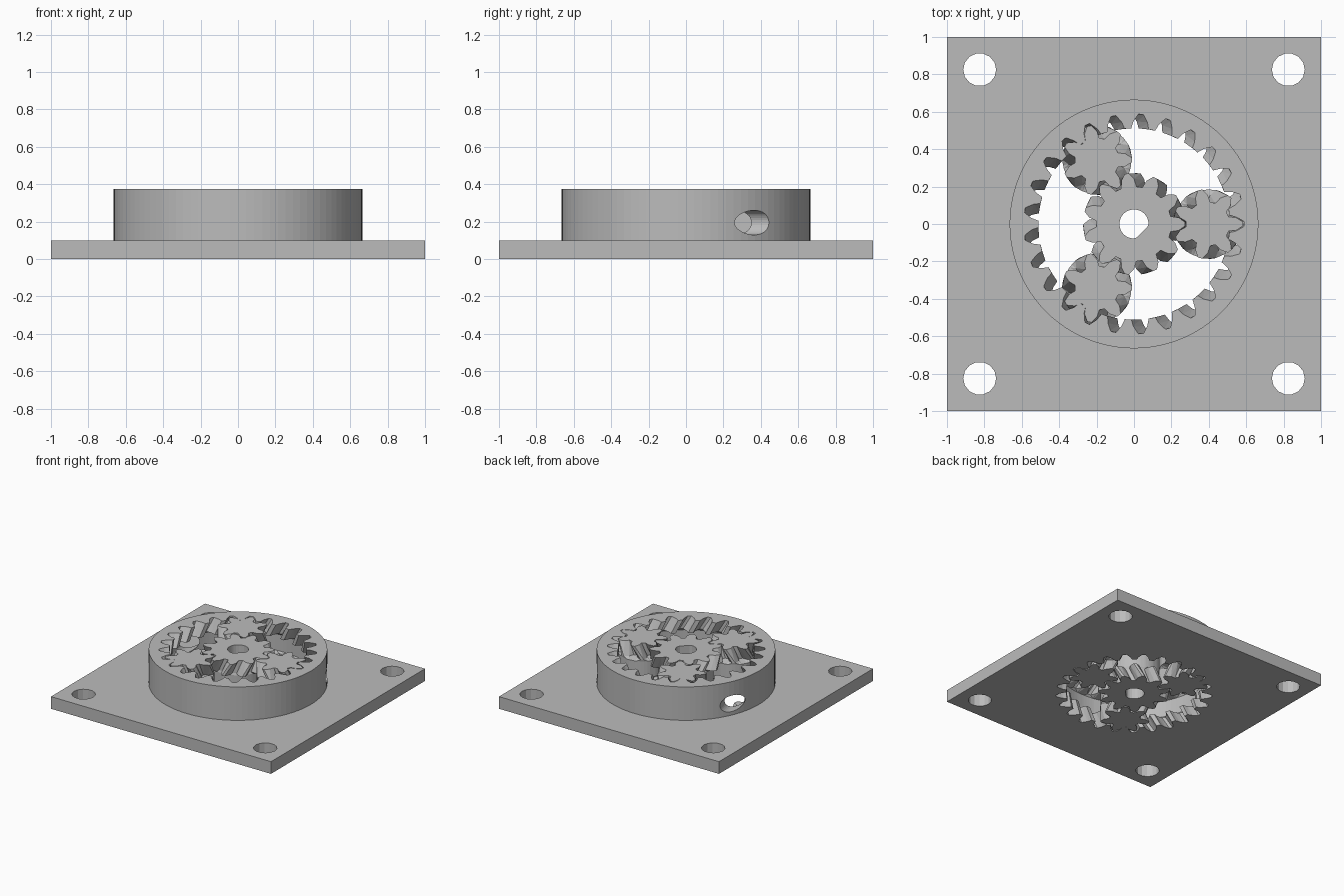
import bpy, bmesh, math

cube = bpy.data.objects.get("Cube")
if cube:
    bpy.data.objects.remove(cube, do_unlink=True)

grey = bpy.data.materials.new("plain_grey")
grey.use_nodes = True
grey.diffuse_color = (0.5, 0.5, 0.5, 1)
grey.node_tree.nodes["Principled BSDF"].inputs["Base Color"].default_value = (0.5, 0.5, 0.5, 1)

HEIGHT = 0.375        # overall height
TEETH_H = 0.105       # height of each toothed band
CHAMFER = 0.015       # slope between teeth and plain middle
ORBIT = 0.395         # planet centre distance
MODULE = ORBIT / 9    # pitch diameter per tooth
SUN, PLANET, RING = 11, 7, 25
RING_TWIST = math.radians(6)


def loft(name, sections, location=(0, 0, 0)):
    """Skin equal-length outlines, each given as (z, [(radius, angle)])."""
    bm = bmesh.new()
    rows = [[bm.verts.new((r * math.cos(a), r * math.sin(a), z)) for r, a in outline]
            for z, outline in sections]
    n = len(rows[0])
    sides = []
    for low, high in zip(rows, rows[1:]):
        for i in range(n):
            j = (i + 1) % n
            sides.append(bm.faces.new((low[i], low[j], high[j], high[i])))
    bm.faces.new(rows[0][::-1])
    bm.faces.new(rows[-1])
    bmesh.ops.triangulate(bm, faces=sides)
    bmesh.ops.recalc_face_normals(bm, faces=bm.faces)
    mesh = bpy.data.meshes.new(name)
    bm.to_mesh(mesh)
    bm.free()
    mesh.materials.append(grey)
    obj = bpy.data.objects.new(name, mesh)
    obj.location = location
    bpy.context.collection.objects.link(obj)
    return obj


def disc(radius, count):
    return [(radius, math.tau * i / count) for i in range(count)]


def cylinder(name, radius, z0, z1, count, location=(0, 0, 0)):
    return loft(name, [(z0, disc(radius, count)), (z1, disc(radius, count))], location)


def gear_outline(teeth, root, tip, turn, wide=0.0):
    """One tooth centred on angle zero: root, flank, tip, flank, root."""
    pitch = MODULE * teeth / 2
    shape = [(-0.36, root), (-0.25 - wide, pitch), (-0.07 - wide, tip),
             (0.07 + wide, tip), (0.25 + wide, pitch), (0.36, root)]
    return [(r, turn + math.tau * (t + f) / teeth) for t in range(teeth) for f, r in shape]


def herringbone(name, teeth, root, tip, middle, twist, turn=0, overrun=0, wide=0.0, location=(0, 0, 0)):
    """Helical teeth at both ends, mirrored about a plain round middle."""
    extra = -twist * overrun / TEETH_H
    end = gear_outline(teeth, root, tip, turn + extra, wide)
    inner = gear_outline(teeth, root, tip, turn + twist, wide)
    plain = [(middle, a) for r, a in inner]
    lower = [(-overrun, end), (TEETH_H, inner), (TEETH_H + CHAMFER, plain)]
    upper = [(HEIGHT - z, outline) for z, outline in reversed(lower)]
    return loft(name, lower + upper, location)


def combine(target, other, operation):
    mod = target.modifiers.new("combine", "BOOLEAN")
    mod.operation, mod.solver, mod.object = operation, "EXACT", other
    bpy.context.view_layer.update()
    graph = bpy.context.evaluated_depsgraph_get()
    mesh = bpy.data.meshes.new_from_object(target.evaluated_get(graph))
    target.modifiers.clear()
    target.data = mesh
    bpy.data.objects.remove(other, do_unlink=True)


# Housing: square base plate joined with a round wall
corner = [(math.sqrt(2), math.radians(45 + 90 * i)) for i in range(4)]
housing = loft("housing", [(0, corner), (0.1, corner)])
combine(housing, cylinder("wall", 0.665, 0.05, HEIGHT, 96), "UNION")

# Toothed cavity with a smooth groove at mid height
cavity = herringbone("cavity", RING, 0.512, 0.588, 0.6, RING_TWIST, overrun=0.02, wide=0.02)
combine(housing, cavity, "DIFFERENCE")

# Bolt holes
for x in (-0.825, 0.825):
    for y in (-0.825, 0.825):
        combine(housing, cylinder("bolt_hole", 0.088, -0.1, 0.2, 14, (x, y, 0)), "DIFFERENCE")

# Two near-tangential hose ports running into the groove
for x, y, heading in ((0.555, 0.365, 85), (-0.605, 0.265, 104)):
    port = cylinder("hose_port", 0.066, -0.25, 0.3, 32, (x, y, 0.195))
    port.rotation_euler = (0, math.pi / 2, math.radians(heading))
    combine(housing, port, "DIFFERENCE")

# Sun gear with a D-shaped shaft bore
sun = herringbone("sun_gear", SUN, 0.2, 0.272, 0.205, -RING_TWIST * RING / SUN)
bore = [(min(0.078, 0.062 / max(0.1, math.cos(a + math.pi / 4))), a) for r, a in disc(1, 24)]
combine(sun, loft("bore", [(-0.1, bore), (0.5, bore)]), "DIFFERENCE")

# Planet gears with rollers, meshed between sun and ring
for i, name in enumerate(("right", "back", "front")):
    angle = math.tau * i / 3
    herringbone("planet_gear_" + name, PLANET, 0.118, 0.187, 0.184, RING_TWIST * RING / PLANET,
                turn=angle * (1 - RING / PLANET),
                location=(ORBIT * math.cos(angle), ORBIT * math.sin(angle), 0))
